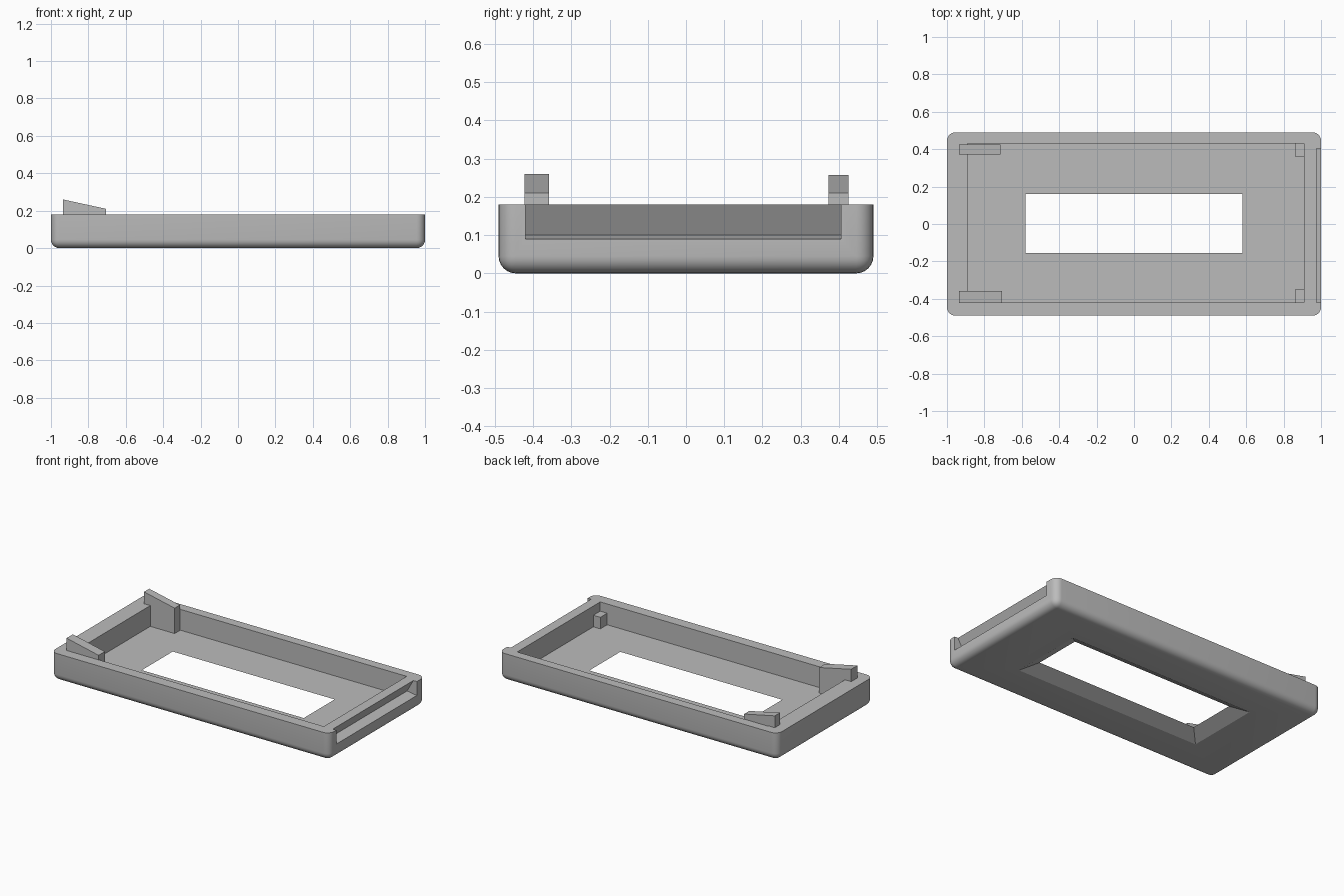
import bpy, bmesh, math

cube = bpy.data.objects.get("Cube")
if cube:
    bpy.data.objects.remove(cube, do_unlink=True)

TOP, FLOOR = 0.18, 0.045

grey = bpy.data.materials.new("plain_grey")
grey.use_nodes = True
grey.diffuse_color = (0.5, 0.5, 0.5, 1)
grey.node_tree.nodes["Principled BSDF"].inputs["Base Color"].default_value = (0.5, 0.5, 0.5, 1)


def loft(name, lower, upper):
    """Solid between two matching loops of points."""
    bm = bmesh.new()
    a = [bm.verts.new(p) for p in lower]
    b = [bm.verts.new(p) for p in upper]
    n = len(a)
    bm.faces.new(a[::-1])
    bm.faces.new(b)
    for i in range(n):
        j = (i + 1) % n
        bm.faces.new((a[i], a[j], b[j], b[i]))
    bmesh.ops.recalc_face_normals(bm, faces=bm.faces)
    mesh = bpy.data.meshes.new(name)
    bm.to_mesh(mesh)
    bm.free()
    mesh.materials.append(grey)
    obj = bpy.data.objects.new(name, mesh)
    bpy.context.collection.objects.link(obj)
    return obj


def rect(x0, x1, y0, y1, z):
    return [(x0, y0, z), (x1, y0, z), (x1, y1, z), (x0, y1, z)]


def box(name, x0, x1, y0, y1, z0, z1):
    return loft(name, rect(x0, x1, y0, y1, z0), rect(x0, x1, y0, y1, z1))


def side_prism(name, profile, y0, y1):
    """Extrude an x-z profile along y."""
    return loft(name, [(x, y0, z) for x, z in profile], [(x, y1, z) for x, z in profile])


def cut(obj, cutter):
    cutter.hide_render = True
    mod = obj.modifiers.new("cut", 'BOOLEAN')
    mod.operation, mod.solver, mod.object = 'DIFFERENCE', 'EXACT', cutter
    bpy.context.view_layer.objects.active = obj
    bpy.ops.object.modifier_apply(modifier=mod.name)
    bpy.data.objects.remove(cutter, do_unlink=True)


# Tray shell with rounded corners and rounded bottom edge
tray = box("tray", -1, 1, -0.49, 0.49, 0, TOP)
bm = bmesh.new()
bm.from_mesh(tray.data)
edges = [e for e in bm.edges if min(v.co.z for v in e.verts) < 0.01]
bmesh.ops.bevel(bm, geom=edges, offset=0.045, segments=6, profile=0.5, affect='EDGES')
bm.to_mesh(tray.data)
bm.free()

# Cavity, and a window through the floor that flares out downwards
cut(tray, box("cavity_cutter", -0.89, 0.91, -0.42, 0.43, FLOOR, 0.3))
wide, narrow = 0.12, -0.02
cut(tray, loft("window_cutter",
               rect(-0.58 - wide, 0.58 + wide, -0.155 - wide, 0.16 + wide, -0.018),
               rect(-0.58 - narrow, 0.58 + narrow, -0.155 - narrow, 0.16 + narrow, FLOOR + 0.011)))

# Undercut finger notch on the left end
cut(tray, side_prism("notch_cutter",
                     [(1.03, 0.085), (0.93, 0.1), (0.975, TOP), (0.986, 0.2), (1.03, 0.2)],
                     -0.42, 0.405))

bpy.ops.object.select_all(action='DESELECT')
tray.select_set(True)
bpy.context.view_layer.objects.active = tray
bpy.ops.object.shade_smooth_by_angle(angle=math.radians(25))

# Sloped clips at the right end, standing on the floor
for name, y0, y1, x1, peak in (("front_clip", -0.422, -0.358, -0.705, 0.26),
                               ("back_clip", 0.372, 0.432, -0.715, 0.257)):
    side_prism(name, [(-0.935, FLOOR), (x1, FLOOR), (x1, 0.21), (-0.935, peak)], y0, min(y1, 0.425))

# Short support posts in the left corners
for name, y0, y1 in (("front_post", -0.42, -0.35), ("back_post", 0.36, 0.43)):
    box(name, 0.86, 0.91, y0, y1, FLOOR, 0.12)
